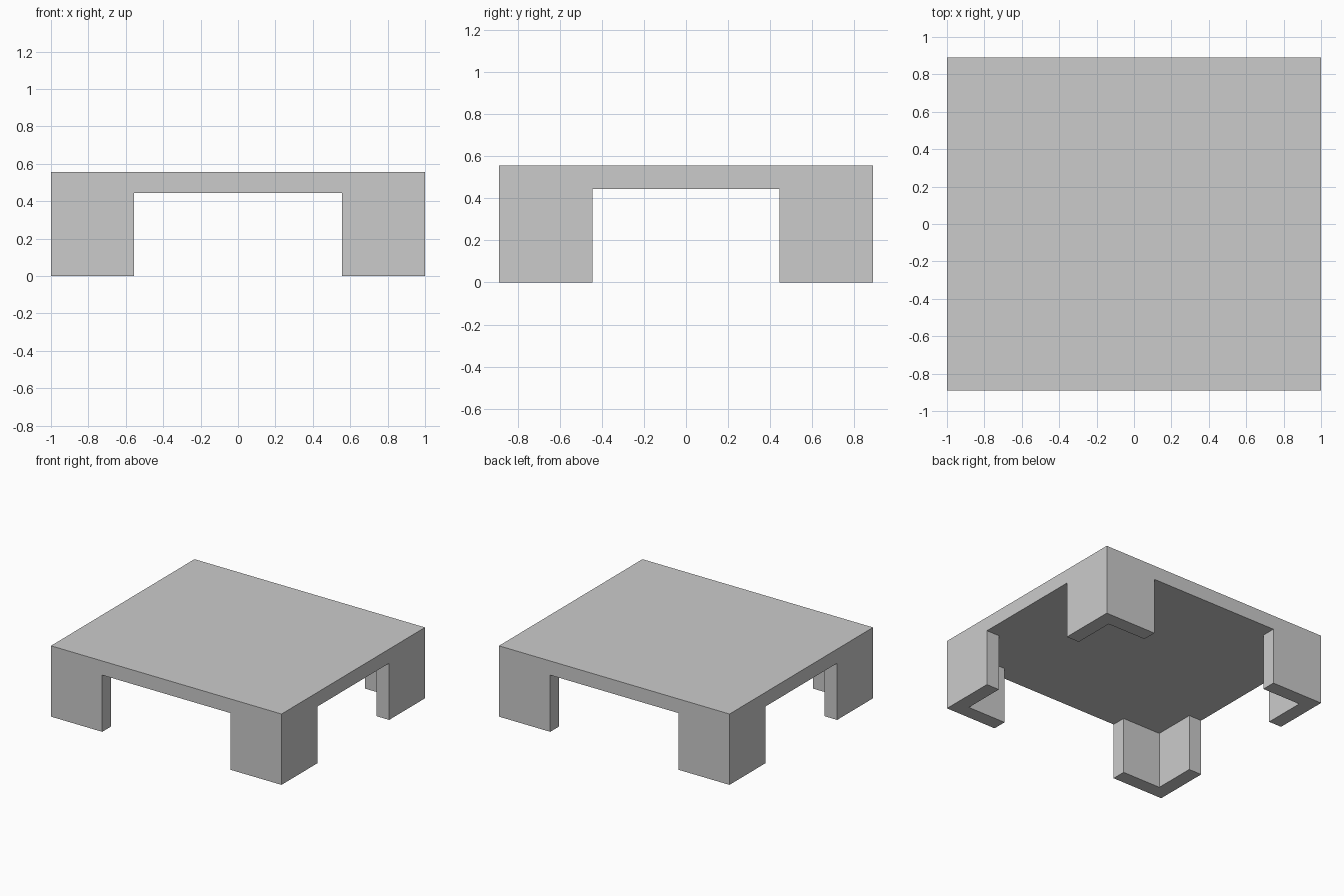
import bpy
import bmesh

cube = bpy.data.objects.get("Cube")
if cube:
    bpy.data.objects.remove(cube, do_unlink=True)

U = 1 / 9                      # module: the table is 18 x 16 x 5 modules
HX, HY = 9 * U, 8 * U          # half width and half depth
LEG_H, LEG_W, WALL = 4 * U, 4 * U, U

# Single flat grey
grey = bpy.data.materials.new("light_grey")
grey.use_nodes = True
colour = (0.6, 0.6, 0.6, 1)
grey.diffuse_color = colour
grey.node_tree.nodes["Principled BSDF"].inputs["Base Color"].default_value = colour


def extrude_profile(name, points, z, height):
    """Solid prism from a flat outline."""
    bm = bmesh.new()
    base = bm.faces.new([bm.verts.new((x, y, z)) for x, y in points])
    top = bmesh.ops.extrude_face_region(bm, geom=[base], use_keep_orig=True)["geom"]
    verts = [v for v in top if isinstance(v, bmesh.types.BMVert)]
    bmesh.ops.translate(bm, verts=verts, vec=(0, 0, height))
    bmesh.ops.recalc_face_normals(bm, faces=bm.faces)
    mesh = bpy.data.meshes.new(name)
    bm.to_mesh(mesh)
    bm.free()
    mesh.materials.append(grey)
    obj = bpy.data.objects.new(name, mesh)
    bpy.context.collection.objects.link(obj)
    return obj


# Table top slab
extrude_profile("table_top", [(-HX, -HY), (HX, -HY), (HX, HY), (-HX, HY)], LEG_H, U)

# L-shaped corner legs, one per corner
corner = [(0, 0), (LEG_W, 0), (LEG_W, WALL), (WALL, WALL), (WALL, LEG_W), (0, LEG_W)]
for side, sx in (("left", 1), ("right", -1)):
    for end, sy in (("front", -1), ("back", 1)):
        outline = [(sx * (HX - x), sy * (HY - y)) for x, y in corner]
        extrude_profile(f"{end}_{side}_leg", outline, 0, LEG_H)
